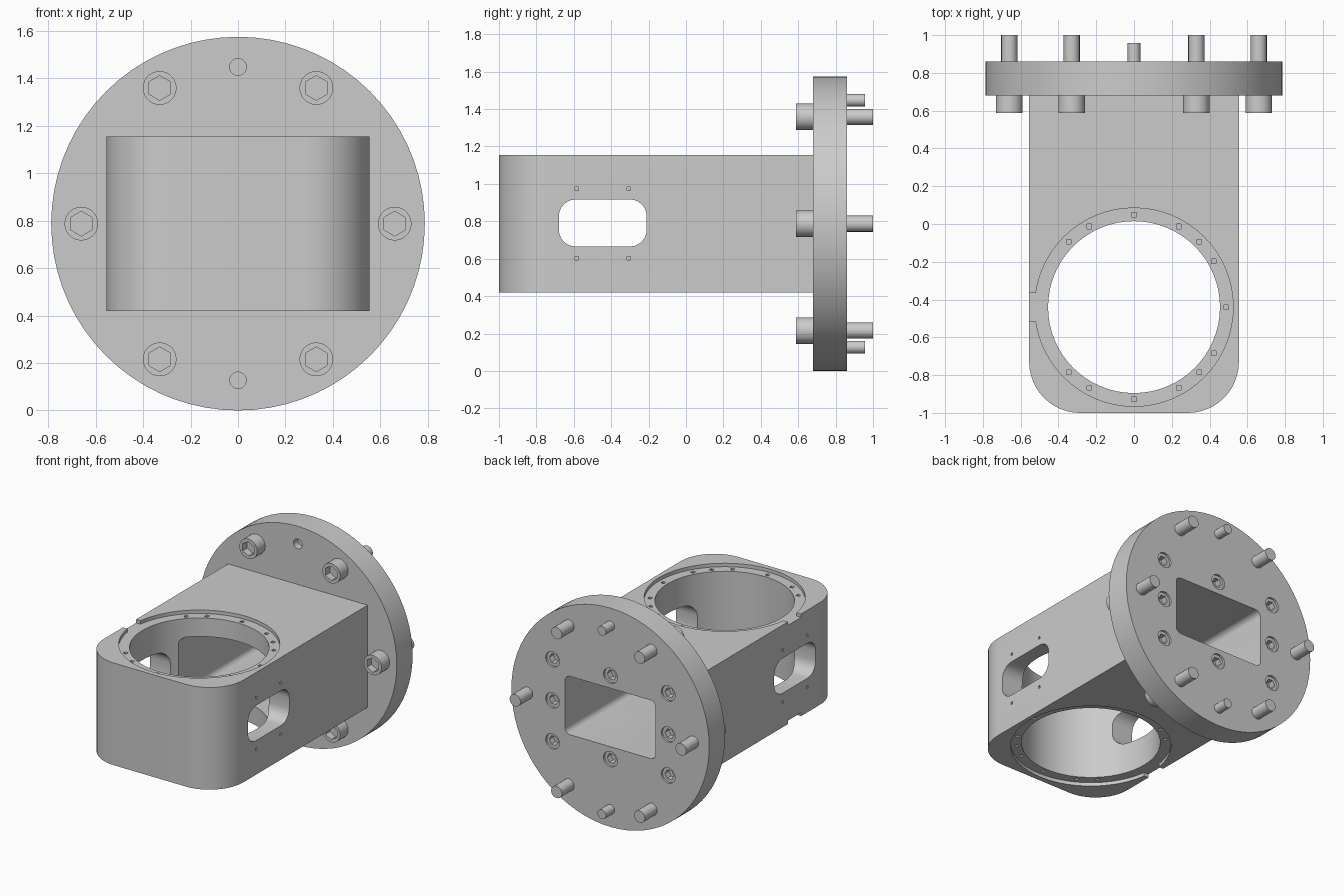
import bpy, bmesh
from math import sin, cos, pi, radians

if "Cube" in bpy.data.objects:
    bpy.data.objects.remove(bpy.data.objects["Cube"])

CZ = 0.787          # flange / body axis height
BY = -0.44          # vertical bore centre


def prism(name, pts, axis, lo, hi):
    """Extrude a 2D outline along x (y,z), y (x,z) or z (x,y)."""
    place = {'x': lambda a, b, t: (t, a, b),
             'y': lambda a, b, t: (a, t, b),
             'z': lambda a, b, t: (a, b, t)}[axis]
    bm = bmesh.new()
    low = [bm.verts.new(place(a, b, lo)) for a, b in pts]
    top = [bm.verts.new(place(a, b, hi)) for a, b in pts]
    bm.faces.new(low)
    bm.faces.new(top)
    n = len(pts)
    for i in range(n):
        j = (i + 1) % n
        bm.faces.new((low[i], low[j], top[j], top[i]))
    bmesh.ops.recalc_face_normals(bm, faces=bm.faces)
    me = bpy.data.meshes.new(name)
    bm.to_mesh(me)
    bm.free()
    ob = bpy.data.objects.new(name, me)
    bpy.context.collection.objects.link(ob)
    return ob


def circle(a, b, r, n=32, start=0.0):
    return [(a + r * cos(start + 2 * pi * i / n), b + r * sin(start + 2 * pi * i / n))
            for i in range(n)]


def rect(a0, a1, b0, b1, r, n=6):
    pts = []
    for k, (a, b) in enumerate([(a1 - r, b1 - r), (a0 + r, b1 - r),
                                (a0 + r, b0 + r), (a1 - r, b0 + r)]):
        for i in range(n + 1):
            t = pi / 2 * (k + i / n)
            pts.append((a + r * cos(t), b + r * sin(t)))
    return pts


def combine(ob, tool, op='DIFFERENCE'):
    bpy.context.view_layer.objects.active = ob
    m = ob.modifiers.new("bool", 'BOOLEAN')
    m.operation, m.solver, m.object = op, 'EXACT', tool
    bpy.ops.object.modifier_apply(modifier=m.name)
    bpy.data.objects.remove(tool)


def cut(ob, pts, axis, lo, hi):
    combine(ob, prism("cutter", pts, axis, lo, hi))


def smooth(ob):
    bpy.ops.object.select_all(action='DESELECT')
    ob.select_set(True)
    bpy.context.view_layer.objects.active = ob
    bpy.ops.object.shade_smooth_by_angle(angle=radians(30))


# Housing: round flange joined to a box with rounded front corners
housing = prism("housing", circle(0, CZ, 0.787, 72), 'y', 0.68, 0.86)
r, w = 0.27, 0.555
outline = [(w, 0.75), (-w, 0.75)]
outline += [(-w + r - r * cos(pi / 2 * i / 12), -1 + r - r * sin(pi / 2 * i / 12)) for i in range(13)]
outline += [(w - r + r * sin(pi / 2 * i / 12), -1 + r - r * cos(pi / 2 * i / 12)) for i in range(13)]
combine(housing, prism("box", outline, 'z', 0.42, 1.155), 'UNION')

# Vertical bore and the rectangular duct behind it
cut(housing, circle(0, BY, 0.455, 64), 'z', 0.3, 1.3)
cut(housing, rect(-0.36, 0.36, CZ - 0.21, CZ + 0.21, 0.04), 'y', BY, 1.0)

# Side windows with their four screw holes, both sides
cut(housing, rect(-0.68, -0.21, 0.665, 0.917, 0.09), 'x', -0.7, 0.7)
for y in (-0.585, -0.305):
    for z in (0.602, 0.973):
        for s in (-1, 1):
            lo, hi = sorted((s * 0.51, s * 0.6))
            cut(housing, circle(y, z, 0.013, 4, pi / 4), 'x', lo, hi)

# Recessed ring, side notch and screw holes on top and bottom
hole_angles = [0, 30, 45, 61, 90, 119, 135, 225, 241, 270, 299, 315, 330]
for face, s in ((1.155, 1), (0.42, -1)):
    def span(depth):
        return sorted((face - s * depth, face + s * 0.1))
    cut(housing, circle(0, BY, 0.525, 64), 'z', *span(0.025))
    cut(housing, [(-0.7, -0.515), (-0.48, -0.515), (-0.48, -0.365), (-0.7, -0.365)],
        'z', *span(0.025))
    for d in hole_angles:
        a = radians(d)
        cut(housing, circle(0.488 * cos(a), BY + 0.488 * sin(a), 0.017, 4, pi / 4),
            'z', *span(0.075))

# Sunken hex screws around the duct on the rear face
rear = [(x, z) for x in (-0.46, 0.46) for z in (-0.295, 0, 0.295)] + [(0, 0.3), (0, -0.3)]
for x, z in rear:
    cut(housing, circle(x, CZ + z, 0.055, 20), 'y', 0.845, 0.95)
    cut(housing, circle(x, CZ + z, 0.036, 6), 'y', 0.80, 0.95)

# Dowel pockets on the front of the flange
for s in (-1, 1):
    cut(housing, circle(0, CZ + s * 0.66, 0.035, 20), 'y', 0.6, 0.73)
smooth(housing)

# Dowel pins projecting from the rear
for s in (-1, 1):
    smooth(prism("dowel_pin", circle(0, CZ + s * 0.66, 0.034, 20), 'y', 0.8, 0.957))

# Socket-head bolts through the flange
for k in range(6):
    a = k * pi / 3
    x, z = 0.66 * cos(a), CZ + 0.66 * sin(a)
    bolt = prism("flange_bolt", circle(x, z, 0.071, 28), 'y', 0.588, 0.685)
    combine(bolt, prism("shank", circle(x, z, 0.043, 20), 'y', 0.67, 1.0), 'UNION')
    cut(bolt, circle(x, z, 0.052, 6, pi / 6), 'y', 0.5, 0.64)
    smooth(bolt)
